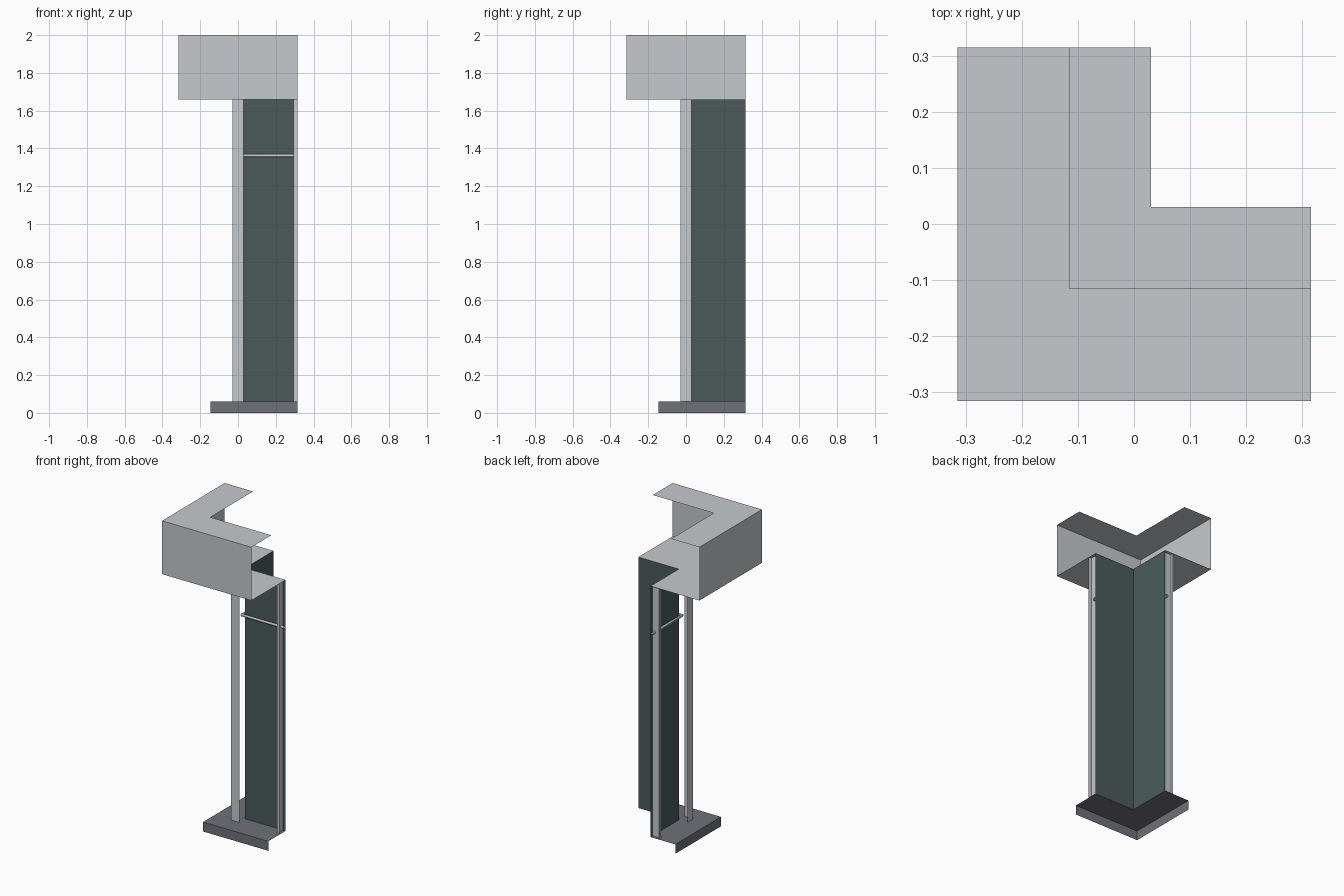
import bpy
from mathutils import Vector

END = 0.315        # open ends of the two wings
GLASS = 0.03       # plane of the glazing, also inner edge of floor and soffit
POST = -0.03       # outer face of the posts
BASE_Z, SOFFIT_Z, TOP_Z = 0.06, 1.66, 2.0

cube = bpy.data.objects.get("Cube")
if cube:
    bpy.data.objects.remove(cube, do_unlink=True)


def material(name, color):
    mat = bpy.data.materials.new(name)
    mat.use_nodes = True
    mat.diffuse_color = (*color, 1)
    mat.node_tree.nodes["Principled BSDF"].inputs["Base Color"].default_value = (*color, 1)
    return mat


metal = material("pale metal", (0.56, 0.59, 0.61))
glass = material("dark green glass", (0.069, 0.105, 0.102))
stone = material("grey stone", (0.16, 0.165, 0.19))


def build(name, verts, faces, mat):
    mesh = bpy.data.meshes.new(name)
    mesh.from_pydata(verts, [], faces)
    mesh.materials.append(mat)
    obj = bpy.data.objects.new(name, mesh)
    bpy.context.collection.objects.link(obj)
    return obj


def wall(name, path, z0, z1, mat):
    """Upright sheet along a plan path, facing the right-hand side of travel."""
    n = len(path)
    verts = [(x, y, z) for z in (z0, z1) for x, y in path]
    faces = [(i, i + 1, n + i + 1, n + i) for i in range(n - 1)]
    return build(name, verts, faces, mat)


def corner_path(d):
    return [(d, END), (d, d), (END, d)]


def deck(name, outer, inner, z, mat, up=True):
    """Flat sheet with an L-shaped plan, mitred at the corner."""
    verts = [(x, y, z) for x, y in corner_path(outer) + corner_path(inner)]
    faces = [(0, 1, 4, 3), (1, 2, 5, 4)]
    if not up:
        faces = [f[::-1] for f in faces]
    return build(name, verts, faces, mat)


# Plinth
wall("plinth_skirt", corner_path(-0.145), 0, BASE_Z, stone)
deck("plinth_top", -0.145, GLASS, BASE_Z, stone)

# Glazing
wall("glazing", corner_path(GLASS), BASE_Z, SOFFIT_Z, glass)

# Posts: one at the corner and a half post at each open end
wall("corner_post", [(POST, GLASS), (POST, POST), (GLASS, POST)], BASE_Z, SOFFIT_Z, metal)
inset = END - 0.02
front = [(inset, GLASS), (inset, POST), (END, POST)]
wall("front_end_post", front, BASE_Z, SOFFIT_Z, metal)
wall("side_end_post", [(y, x) for x, y in reversed(front)], BASE_Z, SOFFIT_Z, metal)

# Canopy, open at the back
deck("canopy_soffit", -END, GLASS, SOFFIT_Z, metal, up=False)
wall("canopy_fascia", corner_path(-END), SOFFIT_Z, TOP_Z, metal)
deck("canopy_top", -END, -0.115, TOP_Z, metal)

# Handrail, an open tube turning the corner
curve = bpy.data.curves.new("handrail", "CURVE")
curve.dimensions = "3D"
curve.bevel_depth = 0.009
curve.bevel_resolution = 1
spline = curve.splines.new("POLY")
spline.points.add(2)
for point, (x, y) in zip(spline.points, corner_path(0.016)):
    point.co = (x, y, 1.362, 1)
curve.materials.append(metal)
rail = bpy.data.objects.new("handrail", curve)
bpy.context.collection.objects.link(rail)
